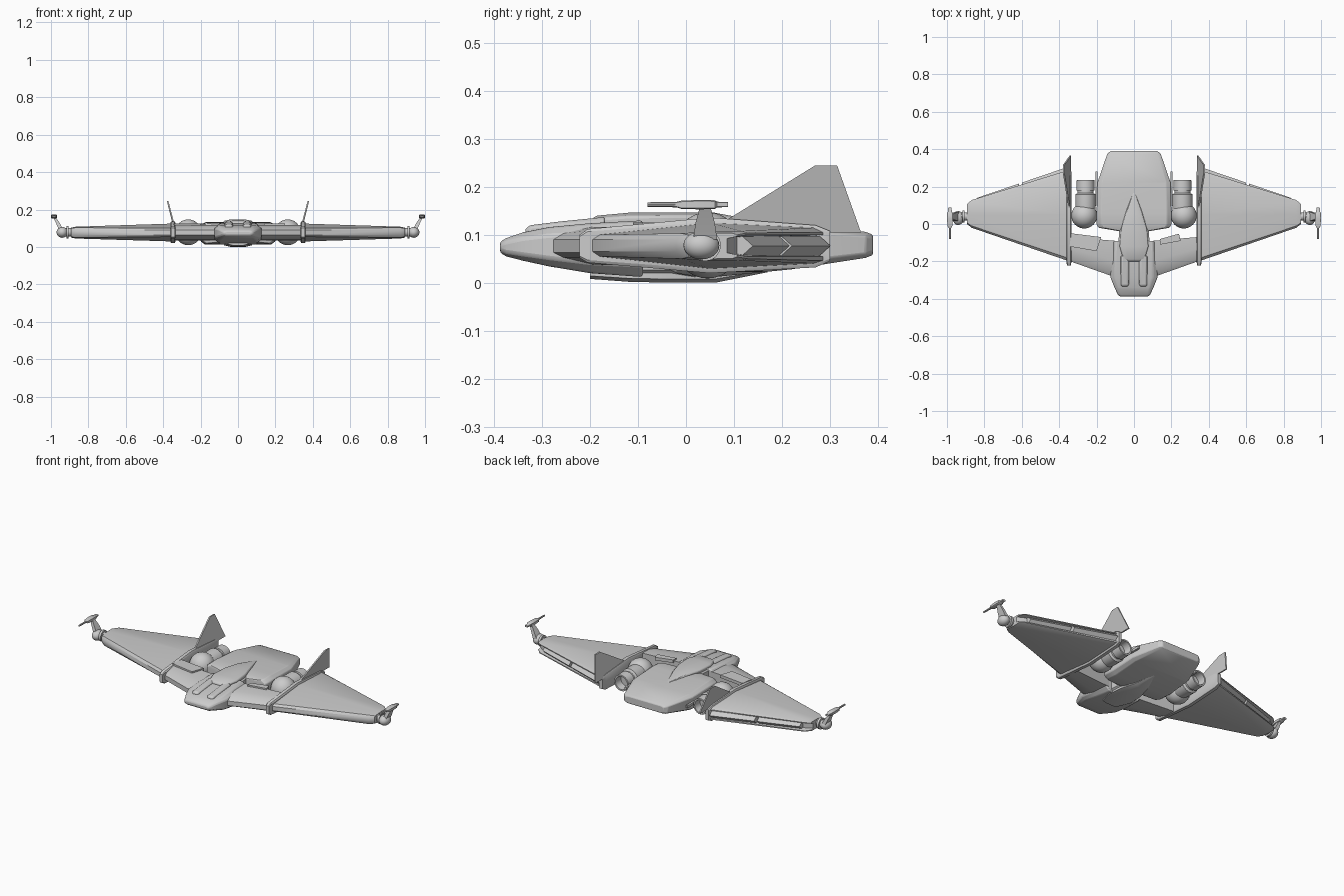
import bpy, bmesh, math
from mathutils import Vector, Matrix

if "Cube" in bpy.data.objects:
    bpy.data.objects.remove(bpy.data.objects["Cube"])


def finish(name, bm, mirror=False, bevel=0.0, angle=30):
    bmesh.ops.recalc_face_normals(bm, faces=bm.faces)
    me = bpy.data.meshes.new(name)
    bm.to_mesh(me)
    bm.free()
    ob = bpy.data.objects.new(name, me)
    bpy.context.collection.objects.link(ob)
    bpy.ops.object.select_all(action='DESELECT')
    ob.select_set(True)
    bpy.context.view_layer.objects.active = ob
    bpy.ops.object.shade_smooth_by_angle(angle=math.radians(angle))
    if bevel:
        b = ob.modifiers.new("bevel", 'BEVEL')
        b.width, b.segments, b.limit_method = bevel, 2, 'ANGLE'
    if mirror:
        ob.modifiers.new("mirror", 'MIRROR')
    return ob


def loft(name, rings, **kw):
    bm = bmesh.new()
    vs = [[bm.verts.new(p) for p in r] for r in rings]
    n = len(rings[0])
    for a, b in zip(vs, vs[1:]):
        for i in range(n):
            j = (i + 1) % n
            bm.faces.new((a[i], a[j], b[j], b[i]))
    bm.faces.new(vs[0])
    bm.faces.new(vs[-1])
    return finish(name, bm, **kw)


def octo(y, w, zb, zt, cx=0.0, k=0.25, kz=0.25):
    """Chamfered rectangle across the y axis."""
    h, zc = (zt - zb) / 2, (zt + zb) / 2
    a, b = w * (1 - k), h * (1 - kz)
    return [(cx + x, y, zc + z) for x, z in
            ((a, h), (w, b), (w, -b), (a, -h), (-a, -h), (-w, -b), (-w, b), (-a, h))]


def lathe(name, c, prof, n=24, axis='y', **kw):
    rings = []
    for t, r in prof:
        ring = []
        for i in range(n):
            u, v = r * math.cos(2 * math.pi * i / n), r * math.sin(2 * math.pi * i / n)
            ring.append(Vector(c) + Vector((u, t, v) if axis == 'y' else (t, u, v)))
        rings.append(ring)
    return loft(name, rings, **kw)


def prism(name, pts, offset, **kw):
    return loft(name, [pts, [Vector(p) + Vector(offset) for p in pts]], **kw)


def lerp(a, b, t):
    return a + (b - a) * t


# Main hull: nose section, neck and rear hull
loft("nose_hull", [octo(*s, k=0.2, kz=0.4) for s in (
    (-.388, .075, .063, .085), (-.375, .088, .055, .093), (-.34, .104, .046, .105),
    (-.285, .126, .034, .116), (-.2, .126, .02, .124), (-.09, .12, .012, .13))], bevel=.006)
loft("neck", [octo(-.12, .085, .012, .132), octo(.02, .075, .012, .132)])
loft("rear_hull", [octo(*s, k=0.12, kz=0.3) for s in (
    (-.04, .07, .03, .118), (-.02, .19, .02, .125), (.0, .2, .016, .13), (.06, .2, .012, .132),
    (.22, .196, .028, .122), (.375, .143, .052, .106), (.39, .125, .058, .1))], bevel=.004)

# Pointed spine above and keel below
loft("spine", [octo(*s, k=0.45, kz=0.3) for s in (
    (-.2, .04, .1, .132), (-.185, .058, .1, .14), (-.12, .077, .1, .146), (-.03, .07, .1, .147),
    (.06, .045, .1, .146), (.17, .006, .1, .125))], bevel=.005)
loft("keel", [octo(*s, k=0.45, kz=0.3) for s in (
    (-.2, .05, .008, .05), (-.12, .075, .002, .05), (-.03, .07, .0, .05),
    (.06, .045, .0, .05), (.17, .006, .022, .05))])

# Twin rails over the nose
loft("nose_rail", [octo(*s, cx=.049, k=0.4, kz=0.3) for s in (
    (-.335, .014, .09, .112), (-.325, .021, .09, .12), (-.26, .022, .09, .128),
    (-.17, .022, .09, .137))], mirror=True, bevel=.004)

# Inner wing between nose and fence
inner = [[(.1, -.285), (.34, -.2)], [(.1, -.265), (.34, -.185)], [(.1, -.2), (.34, -.13)],
         [(.1, -.09), (.34, -.07)]]
tops = (.09, .102, .116, .118)
bots = (.063, .053, .038, .035)
loft("inner_wing", [
    [(p[i][0], p[i][1], z) for p, z in zip(inner, tops)] +
    [(p[i][0], p[i][1], z) for p, z in reversed(list(zip(inner, bots)))]
    for i in (0, 1)], mirror=True)
# Raised panels on the inner wings
prism("left_panel", [(-.345, -.12, .108), (-.2, -.145, .108), (-.175, -.07, .108), (-.335, -.05, .108)],
      (0, 0, .018))
prism("right_panel", [(.14, -.11, .108), (.25, -.09, .108), (.24, -.052, .108), (.14, -.08, .108)],
      (0, 0, .018))

# Outer wing with a channel along its trailing edge
root = [(-.2, .065), (-.2, .09), (-.185, .1), (.05, .125), (.27, .115), (.29, .105), (.29, .1),
        (.22, .095), (.22, .06), (.29, .055), (.29, .046), (.27, .04), (.05, .029), (-.185, .055)]
tip = [(-.02, .065), (-.02, .09), (-.01, .103), (.05, .108), (.115, .108), (.128, .104), (.128, .1),
       (.1, .095), (.1, .06), (.128, .055), (.128, .05), (.115, .046), (.05, .045), (-.01, .05)]
end = [(lerp(.05, y, .72), lerp(.077, z, .85)) for y, z in tip]
loft("outer_wing", [[(x, y, z) for y, z in s] for x, s in ((.345, root), (.868, tip), (.893, end))],
     mirror=True, angle=35)


# V-edged flaps in the channel
def flap_ring(x):
    y = lerp(.308, .13, (x - .345) / .523)
    return [(x, y - .08, .09), (x, y - .022, .097), (x, y, .077), (x, y - .022, .057), (x, y - .08, .062)]


for i, (a, b) in enumerate(((.365, .6), (.615, .84))):
    loft("flap_%d" % i, [flap_ring(a), flap_ring(b)], mirror=True)

# Wing fence and canted tail fin
loft("wing_fence", [octo(*s, cx=.348, k=0.3, kz=0.15) for s in (
    (-.222, .01, .052, .1), (-.205, .013, .042, .112), (.05, .014, .02, .136),
    (.27, .014, .032, .12), (.3, .01, .045, .108))], mirror=True)
prism("tail_fin", [(.341, .08, .128), (.372, .27, .245), (.372, .315, .245), (.337, .365, .105),
                   (.337, .27, .105)], (.008, 0, 0), mirror=True)

# Engine ball and nozzle
bm = bmesh.new()
bmesh.ops.create_uvsphere(bm, u_segments=32, v_segments=16, radius=.069,
                          matrix=Matrix.Translation((.266, .045, .078)))
finish("engine_ball", bm, mirror=True)
lathe("engine_nozzle", (.259, 0, .077), [(.05, .05), (.1, .055), (.158, .055), (.165, .042), (.178, .042),
      (.18, .049), (.235, .047), (.235, .038), (.19, .034)], mirror=True)
prism("hull_strake", [(.195, .1, .07), (.195, .28, .07), (.195, .28, .085), (.195, .1, .085)],
      (.012, 0, 0), mirror=True)

# Wing tip pivot, pylon and gun
bm = bmesh.new()
bmesh.ops.create_uvsphere(bm, u_segments=24, v_segments=12, radius=.03,
                          matrix=Matrix.Translation((.94, .032, .078)) @ Matrix.Diagonal((1, 1.25, .98, 1)))
finish("tip_ball", bm, mirror=True)
lathe("tip_axle", (0, .04, .078), [(.87, .022), (.905, .022), (.905, .033), (.918, .033), (.918, .022),
      (.94, .022)], n=16, axis='x', mirror=True)
loft("gun_pylon", [[(cx + a * t, .04 + b * w, z) for a, b in ((-1, -1), (1, -1), (1, 1), (-1, 1))]
     for cx, t, w, z in ((.945, .012, .025, .09), (.962, .01, .02, .125), (.983, .007, .01, .162))],
     mirror=True)
loft("gun_body", [octo(*s, cx=.984) for s in (
    (-.022, .007, .158, .168), (-.01, .013, .154, .171), (.03, .016, .153, .173),
    (.06, .015, .154, .172), (.065, .01, .157, .169), (.088, .009, .158, .168))], mirror=True)
lathe("gun_barrel", (.984, 0, .163), [(-.08, .005), (-.02, .006)], n=10, mirror=True)
